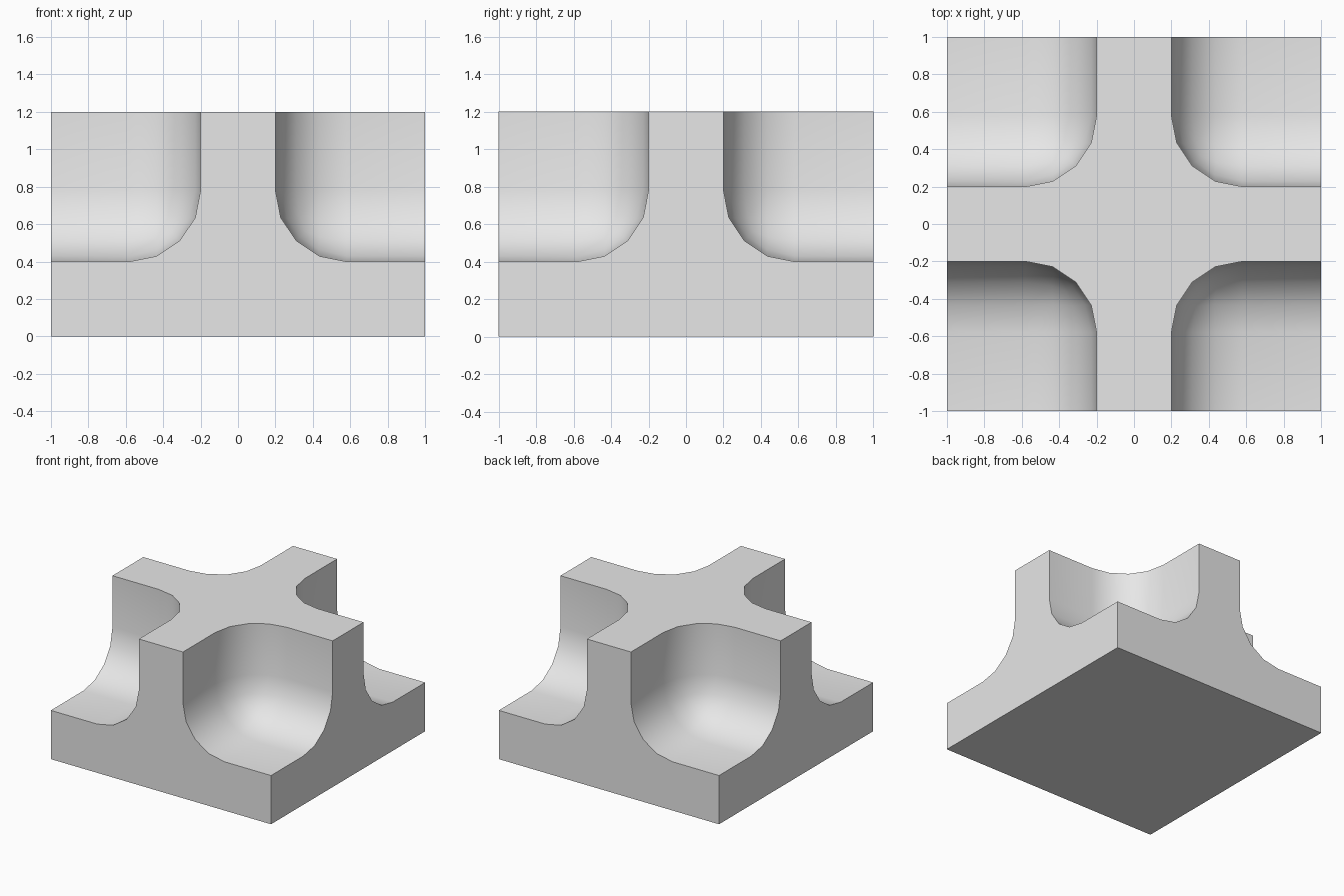
import bpy
import bmesh
from mathutils import Matrix

HALF = 1.0      # half width of the block
HEIGHT = 1.2
WALL = 0.2      # half thickness of the cross arms
FLOOR = 0.4     # thickness of the base slab
RADIUS = 0.38   # fillet of every notch
CUT = 2.0       # cutter size, large enough to pass the outer faces

cube = bpy.data.objects.get("Cube")
if cube:
    bpy.data.objects.remove(cube, do_unlink=True)

grey = bpy.data.materials.new("light grey")
grey.use_nodes = True
colour = (0.8, 0.8, 0.8, 1)
grey.diffuse_color = colour
grey.node_tree.nodes["Principled BSDF"].inputs["Base Color"].default_value = colour


def box(name, size, centre, bevel=0):
    """Add a box with optionally rounded edges and corners."""
    bm = bmesh.new()
    bmesh.ops.create_cube(bm, size=1, matrix=Matrix.Translation(centre) @ Matrix.Diagonal((*size, 1)))
    if bevel:
        bmesh.ops.bevel(bm, geom=bm.edges[:], offset=bevel, segments=4,
                        profile=0.5, affect='EDGES', clamp_overlap=True)
    mesh = bpy.data.meshes.new(name)
    bm.to_mesh(mesh)
    bm.free()
    mesh.materials.append(grey)
    obj = bpy.data.objects.new(name, mesh)
    bpy.context.collection.objects.link(obj)
    return obj


# Solid block
block = box("cross_block", (2 * HALF, 2 * HALF, HEIGHT), (0, 0, HEIGHT / 2))
bpy.ops.object.select_all(action='DESELECT')
bpy.context.view_layer.objects.active = block
block.select_set(True)

# Rounded notch in each upper corner
for sx in (-1, 1):
    for sy in (-1, 1):
        offset = WALL + CUT / 2
        cutter = box("notch_cutter", (CUT, CUT, CUT),
                     (sx * offset, sy * offset, FLOOR + CUT / 2), RADIUS)
        mod = block.modifiers.new("notch", 'BOOLEAN')
        mod.operation = 'DIFFERENCE'
        mod.solver = 'EXACT'
        mod.object = cutter
        bpy.ops.object.modifier_apply(modifier=mod.name)
        bpy.data.objects.remove(cutter, do_unlink=True)

# Smooth fillets, crisp outer edges
bpy.ops.object.shade_smooth_by_angle(angle=0.6)
